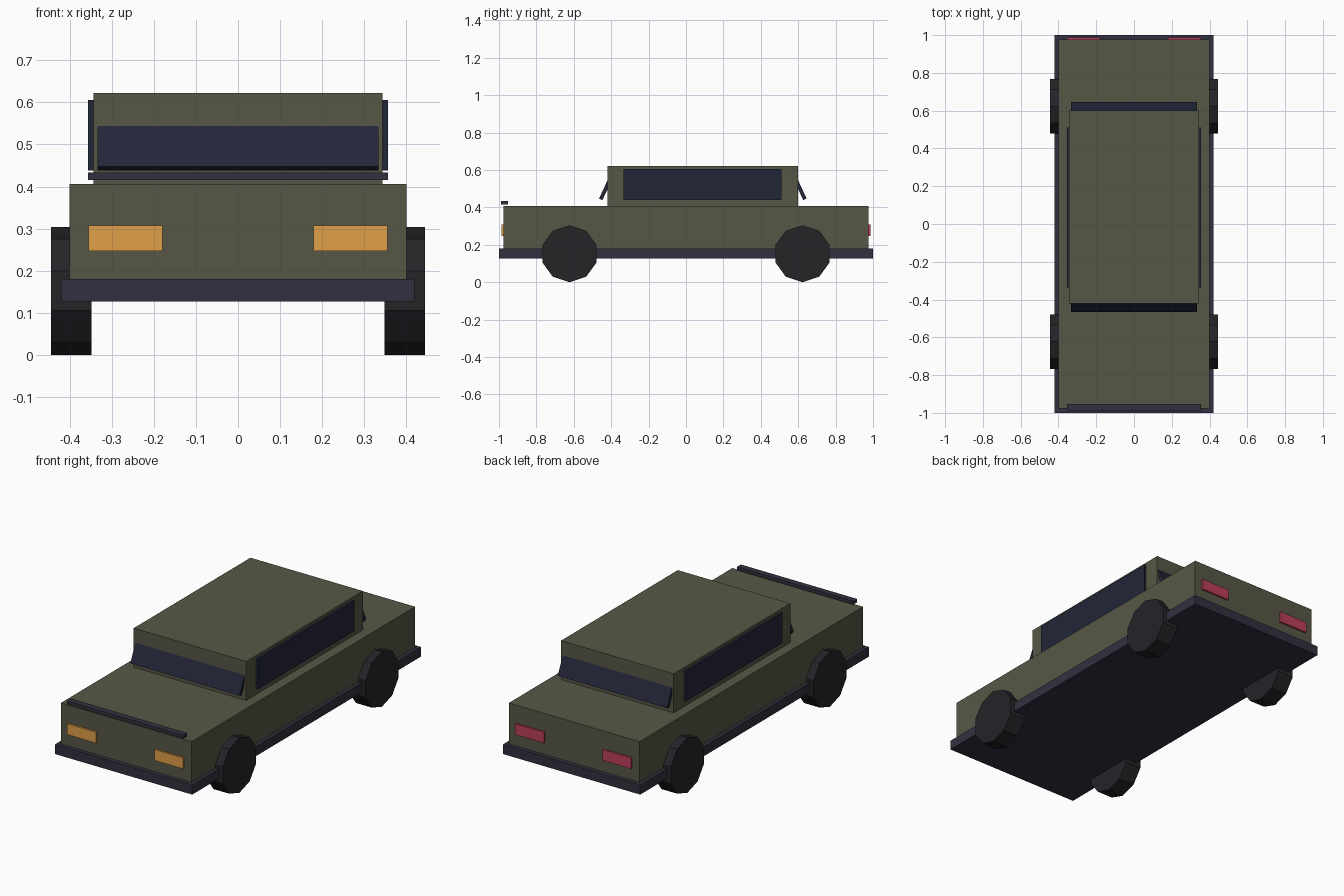
import bpy
from math import radians, pi

if "Cube" in bpy.data.objects:
    bpy.data.objects.remove(bpy.data.objects["Cube"])


def material(name, rgb):
    m = bpy.data.materials.new(name)
    m.diffuse_color = (*rgb, 1)
    m.use_nodes = True
    m.node_tree.nodes["Principled BSDF"].inputs["Base Color"].default_value = m.diffuse_color
    return m


PAINT = material("olive_paint", (0.095, 0.095, 0.062))
TRIM = material("dark_trim", (0.032, 0.030, 0.050))
GLASS = material("dark_glass", (0.016, 0.019, 0.040))
TYRE = material("tyre_rubber", (0.018, 0.018, 0.022))
AMBER = material("amber_light", (0.75, 0.35, 0.065))
RED = material("red_light", (0.50, 0.05, 0.11))


def box(name, lo, hi, mat, tilt=0):
    """Box between two corners, optionally tilted about x."""
    centre = [(a + b) / 2 for a, b in zip(lo, hi)]
    bpy.ops.mesh.primitive_cube_add(size=1, location=centre, rotation=(radians(tilt), 0, 0))
    ob = bpy.context.object
    ob.name = name
    ob.scale = [b - a for a, b in zip(lo, hi)]
    ob.data.materials.append(mat)
    return ob


# Body, chassis skirt and cabin
box("chassis_skirt", (-0.42, -1.0, 0.127), (0.42, 1.0, 0.18), TRIM)
box("body", (-0.40, -0.977, 0.18), (0.40, 0.977, 0.406), PAINT)
box("cabin", (-0.344, -0.42, 0.406), (0.344, 0.60, 0.622), PAINT)

# Strip above the front edge of the bonnet
box("bonnet_strip", (-0.356, -0.988, 0.415), (0.356, -0.953, 0.433), TRIM)

# Leaning front and rear glass
for name, y, tilt in (("windscreen", -0.42, -25), ("rear_window", 0.60, 25)):
    box(name, (-0.334, y - 0.01, 0.435), (0.334, y + 0.01, 0.605), GLASS, tilt)

for side, s in (("right", 1), ("left", -1)):
    # Side windows
    x = sorted((s * 0.332, s * 0.356))
    box(f"{side}_side_window", (x[0], -0.335, 0.438), (x[1], 0.51, 0.606), GLASS)

    # Headlights and tail lights
    x = sorted((s * 0.179, s * 0.355))
    box(f"{side}_headlight", (x[0], -0.987, 0.247), (x[1], -0.965, 0.307), AMBER)
    box(f"{side}_tail_light", (x[0], 0.965, 0.247), (x[1], 0.987, 0.307), RED)

    # Ten-sided wheels
    for end, y in (("front", -0.623), ("rear", 0.623)):
        bpy.ops.mesh.primitive_cylinder_add(
            vertices=10, radius=0.152, depth=0.097,
            location=(s * 0.3965, y, 0.152), rotation=(pi / 2, 0, pi / 2))
        wheel = bpy.context.object
        wheel.name = f"{end}_{side}_wheel"
        wheel.data.materials.append(TYRE)
